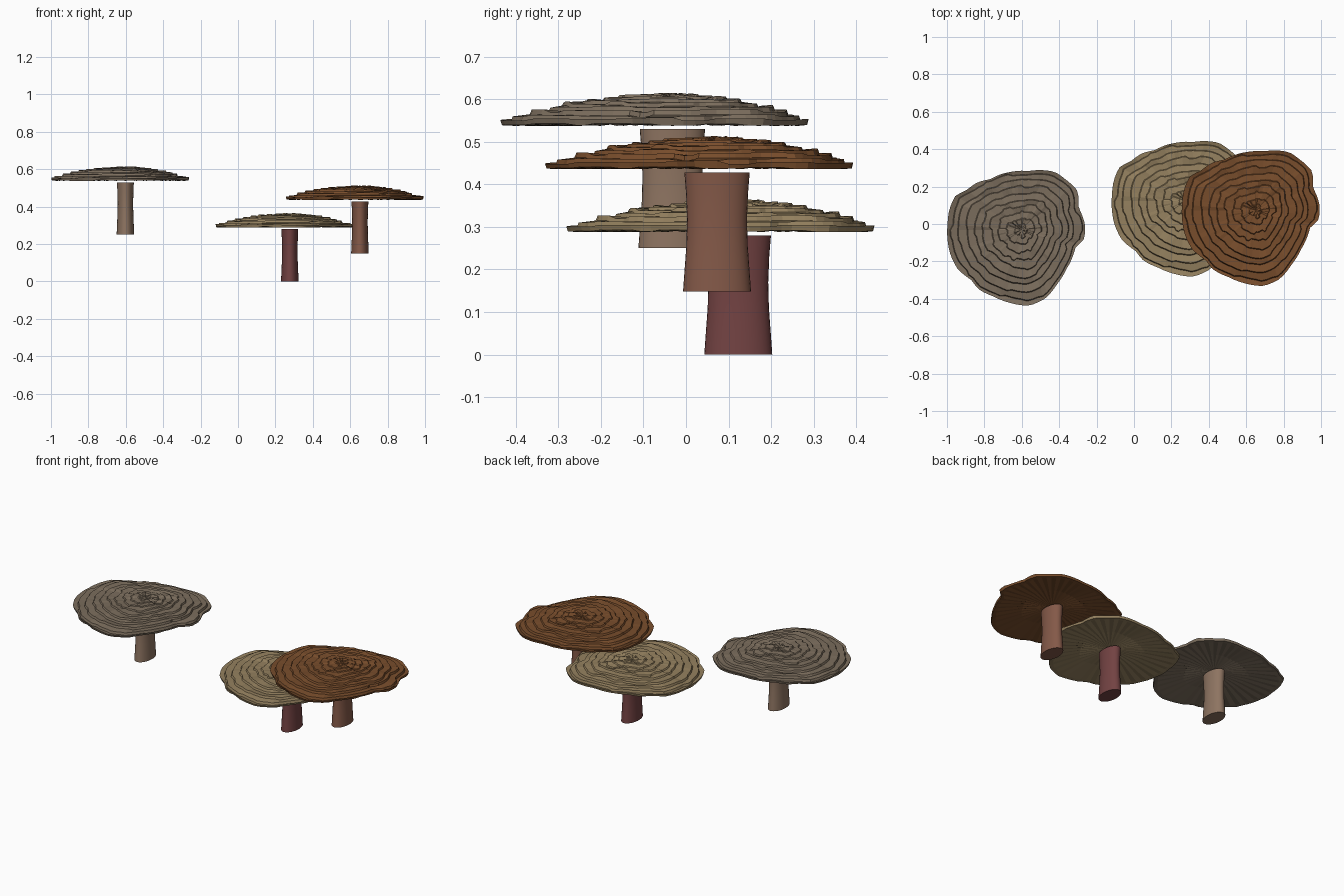
import bpy, bmesh, math, random
from math import sin, cos, pi

if "Cube" in bpy.data.objects:
    bpy.data.objects.remove(bpy.data.objects["Cube"])

# Cap outline around the stem axis (x, y), clockwise seen from above
OUTLINE = [(-.17, .27), (-.06, .31), (.04, .315), (.18, .31), (.23, .275), (.30, .21),
           (.305, .12), (.34, .03), (.335, -.05), (.29, -.09), (.275, -.14), (.24, -.21),
           (.19, -.29), (.13, -.365), (.04, -.405), (-.06, -.39), (-.15, -.355),
           (-.225, -.32), (-.27, -.265), (-.34, -.21), (-.38, -.13), (-.395, -.05),
           (-.395, .03), (-.385, .11), (-.355, .18), (-.29, .215), (-.235, .255)]
POLAR = sorted((math.atan2(y, x), math.hypot(x, y)) for x, y in OUTLINE)
N, STEPS = 80, 9


def rim_radius(a):
    pts = [(POLAR[-1][0] - 2 * pi, POLAR[-1][1])] + POLAR + [(POLAR[0][0] + 2 * pi, POLAR[0][1])]
    for (a0, r0), (a1, r1) in zip(pts, pts[1:]):
        if a0 <= a <= a1:
            return r0 + (r1 - r0) * (a - a0) / (a1 - a0)
    return pts[0][1]


def material(name, col):
    m = bpy.data.materials.new(name)
    m.diffuse_color = (*col, 1)
    m.use_nodes = True
    m.node_tree.nodes["Principled BSDF"].inputs["Base Color"].default_value = m.diffuse_color
    return m


def finish(bm, name, loc, mat):
    bmesh.ops.recalc_face_normals(bm, faces=bm.faces)
    me = bpy.data.meshes.new(name)
    bm.to_mesh(me)
    bm.free()
    ob = bpy.data.objects.new(name, me)
    ob.location = loc
    me.materials.append(mat)
    bpy.context.collection.objects.link(ob)
    return ob


def skin(bm, rings):
    for lo, hi in zip(rings, rings[1:]):
        n = len(lo)
        for i in range(n):
            j = (i + 1) % n
            bm.faces.new((lo[i], lo[j], hi[j], hi[i]))


def make_cap(name, loc, mat):
    # Terraced dome with broken steps, thin rim and pleated underside
    rng = random.Random(4)
    angles = [-pi + 2 * pi * i / N for i in range(N)]
    radii = [rim_radius(a) for a in angles]
    bm = bmesh.new()

    def ring(scales, heights):
        return [bm.verts.new((r * s * cos(a), r * s * sin(a), z))
                for a, r, s, z in zip(angles, radii, scales, heights)]

    def broken(amount):
        # random values held over short angular runs
        vals = []
        while len(vals) < N:
            vals += [rng.uniform(-amount, amount)] * rng.randint(2, 6)
        return vals[:N]

    def dome(s):
        return .302 + .058 * (1 - max(s, 0) ** 2.2)

    rings = [ring([.05] * N, [.296] * N),
             ring([.5] * N, [.298 + .004 * (i % 2) for i in range(N)]),
             ring([.93] * N, [.288 + .004 * (i % 2) for i in range(N)]),
             ring([.99] * N, [.291 + d for d in broken(.003)]),
             ring([1.0] * N, [.304 + d for d in broken(.004)])]
    for k in range(STEPS):
        s = 1 - (k + .6) / (STEPS + .4)
        jit, lift = broken(.022), broken(.004)
        z_low = [dome(s + .09) + d for d in lift]
        z_high = [dome(s) + d + .002 for d in lift]
        rings.append(ring([s + .012 + j for j in jit], z_low))
        rings.append(ring([s + j for j in jit], z_high))
    skin(bm, rings)
    bm.faces.new(rings[0])
    tip = bm.verts.new((0, 0, .36))
    top = rings[-1]
    for i in range(N):
        bm.faces.new((top[i], top[(i + 1) % N], tip))
    return finish(bm, name, loc, mat)


def make_stem(name, loc, mat):
    # Oval stem, slightly waisted
    bm = bmesh.new()
    profile = [(0, 1.0), (.05, .955), (.11, .9), (.17, .88), (.23, .91), (.28, .96)]
    rings = [[bm.verts.new((.047 * s * cos(2 * pi * i / 32), .08 * s * sin(2 * pi * i / 32), z))
              for i in range(32)] for z, s in profile]
    skin(bm, rings)
    bm.faces.new(rings[0])
    bm.faces.new(rings[-1])
    ob = finish(bm, name, loc, mat)
    bpy.ops.object.select_all(action='DESELECT')
    ob.select_set(True)
    bpy.context.view_layer.objects.active = ob
    bpy.ops.object.shade_smooth_by_angle(angle=math.radians(40))
    return ob


# Three mushrooms sharing one shape
for tag, loc, cap_col, stem_col in [
        ("tan", (.277, .123, 0), (.30, .22, .115), (.17, .055, .055)),
        ("brown", (.652, .073, .148), (.19, .075, .025), (.23, .10, .065)),
        ("grey", (-.602, -.032, .25), (.20, .155, .11), (.27, .175, .12))]:
    make_stem(tag + "_stem", loc, material(tag + "_stem_mat", stem_col))
    make_cap(tag + "_cap", loc, material(tag + "_cap_mat", cap_col))
